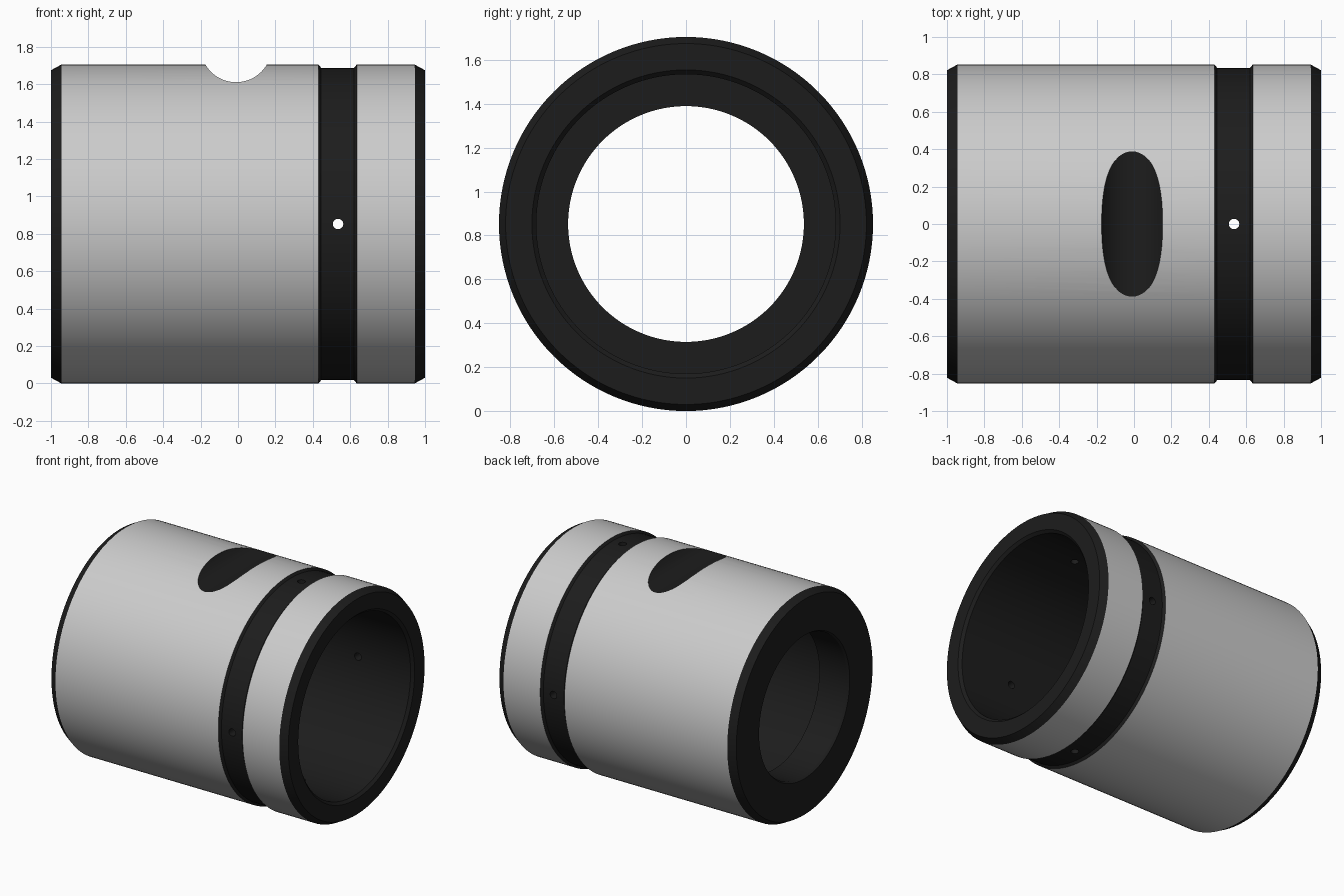
import bpy, math
from mathutils import Matrix

if "Cube" in bpy.data.objects:
    bpy.data.objects.remove(bpy.data.objects["Cube"])

R = 0.852          # outer radius, also the height of the axis
SIDES = 128

black = bpy.data.materials.new("black_finish")
black.diffuse_color = (0.012, 0.012, 0.012, 1)
black.use_nodes = True
black.node_tree.nodes["Principled BSDF"].inputs["Base Color"].default_value = black.diffuse_color


def add_mesh(name, verts, faces, mats):
    me = bpy.data.meshes.new(name)
    me.from_pydata(verts, [], faces)
    me.materials.append(None)      # slot 0: plain grey
    me.materials.append(black)     # slot 1: black
    me.polygons.foreach_set("material_index", mats)
    me.update()
    ob = bpy.data.objects.new(name, me)
    bpy.context.collection.objects.link(ob)
    return ob


def lathe(name, profile):
    """Revolve a closed (x, radius, material) profile about the x axis."""
    n = len(profile)
    verts, faces, mats = [], [], []
    for s in range(SIDES):
        a = 2 * math.pi * s / SIDES
        verts += [(x, r * math.sin(a), R + r * math.cos(a)) for x, r, _ in profile]
        t = (s + 1) % SIDES
        for i in range(n):
            j = (i + 1) % n
            faces.append((s * n + i, s * n + j, t * n + j, t * n + i))
            mats.append(profile[i][2])
    return add_mesh(name, verts, faces, mats)


def rod(name, radius, length, sides, matrix):
    """Black cutter cylinder, local axis z."""
    verts, faces = [], []
    for h in (-length / 2, length / 2):
        for s in range(sides):
            a = 2 * math.pi * s / sides
            verts.append(matrix @ Matrix.Translation((radius * math.cos(a), radius * math.sin(a), h)).translation)
    for s in range(sides):
        t = (s + 1) % sides
        faces.append((s, t, sides + t, sides + s))
    faces += [tuple(reversed(range(sides))), tuple(range(sides, 2 * sides))]
    ob = add_mesh(name, verts, faces, [1] * len(faces))
    ob.hide_render = True
    return ob


# Bushing body: outside left to right, then back along the stepped bore
sleeve = lathe("bushing_sleeve", [
    (-1.0, 0.822, 1), (-0.945, R, 0),
    (0.43, R, 1), (0.445, 0.835, 1), (0.62, 0.835, 1), (0.635, R, 0),
    (0.945, R, 1), (1.0, 0.822, 1),
    (1.0, 0.702, 1), (0.98, 0.682, 1),
    (-0.75, 0.682, 1), (-0.75, 0.537, 1),
    (-0.985, 0.537, 1), (-1.0, 0.547, 1)])

# Cross notch on top, and oil holes through the groove
along_y = Matrix.Rotation(math.pi / 2, 4, 'X')
cutters = [
    rod("notch_cutter", 0.19, 2.2, 64, Matrix.Translation((-0.01, 0, 1.80)) @ along_y),
    rod("side_hole_cutter", 0.028, 2.2, 24, Matrix.Translation((0.535, 0, R)) @ along_y),
    rod("top_hole_cutter", 0.028, 2.2, 24, Matrix.Translation((0.535, 0, R))),
]

bpy.context.view_layer.objects.active = sleeve
# Make sure the lathed surface faces outwards
bpy.ops.object.select_all(action='DESELECT')
sleeve.select_set(True)
bpy.ops.object.mode_set(mode='EDIT')
bpy.ops.mesh.select_all(action='SELECT')
bpy.ops.mesh.normals_make_consistent(inside=False)
bpy.ops.object.mode_set(mode='OBJECT')

for c in cutters:
    m = sleeve.modifiers.new(c.name, 'BOOLEAN')
    m.operation = 'DIFFERENCE'
    m.solver = 'EXACT'
    m.object = c
    bpy.ops.object.modifier_apply(modifier=m.name)
    bpy.data.objects.remove(c)

bpy.ops.object.shade_smooth_by_angle(angle=math.radians(20))
